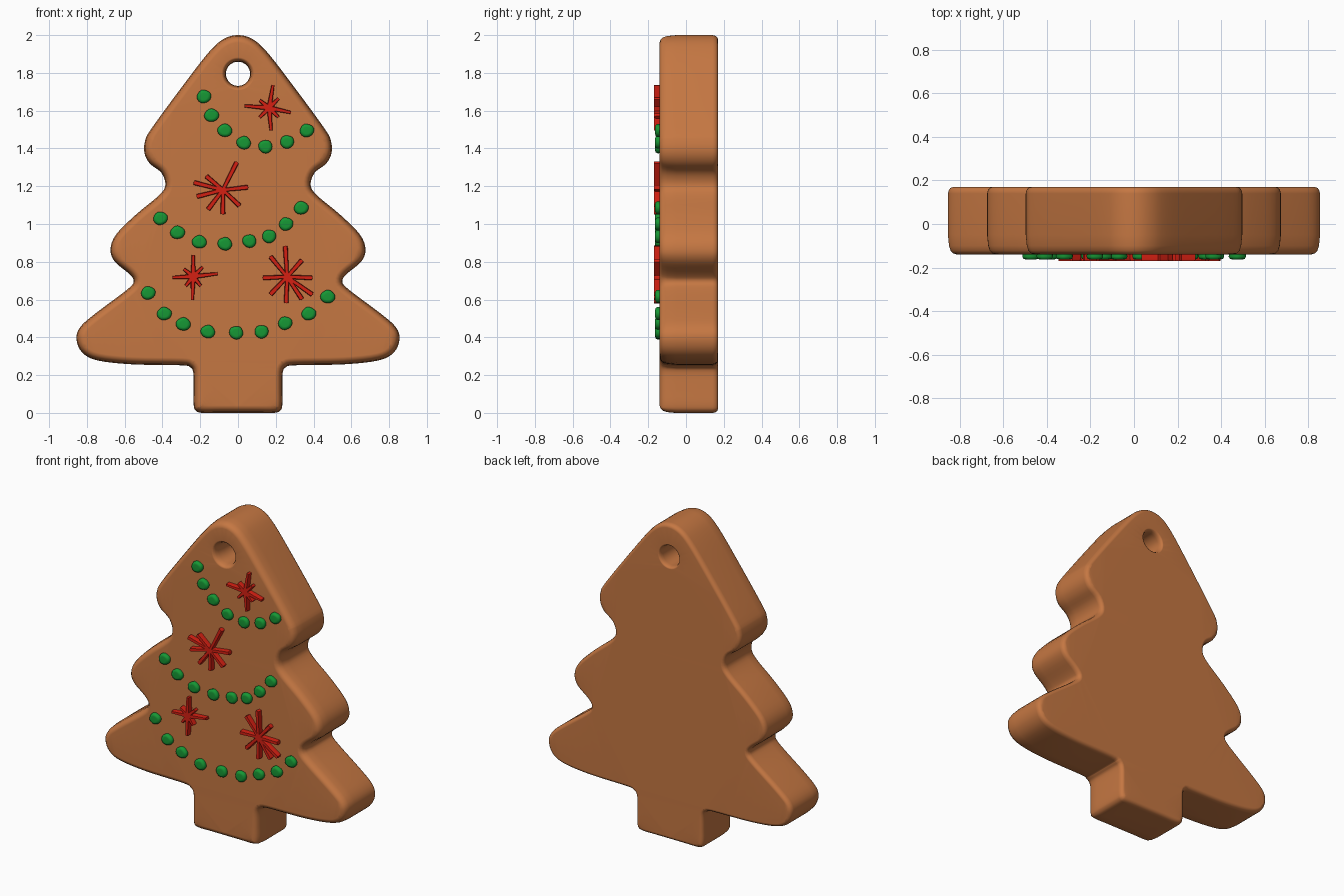
import bpy, bmesh, math
from mathutils import Vector

if "Cube" in bpy.data.objects:
    bpy.data.objects.remove(bpy.data.objects["Cube"])


def material(name, rgb):
    m = bpy.data.materials.new(name)
    m.diffuse_color = (*rgb, 1)
    m.use_nodes = True
    m.node_tree.nodes["Principled BSDF"].inputs["Base Color"].default_value = m.diffuse_color
    return m


BROWN = material("gingerbread brown", (0.56, 0.185, 0.055))
GREEN = material("icing green", (0.008, 0.31, 0.035))
RED = material("icing red", (0.66, 0.014, 0.006))


def finish(bm, name, mat, angle=40):
    bmesh.ops.recalc_face_normals(bm, faces=bm.faces)
    me = bpy.data.meshes.new(name)
    bm.to_mesh(me)
    bm.free()
    me.materials.append(mat)
    ob = bpy.data.objects.new(name, me)
    bpy.context.collection.objects.link(ob)
    bpy.ops.object.select_all(action='DESELECT')
    ob.select_set(True)
    bpy.context.view_layer.objects.active = ob
    bpy.ops.object.shade_smooth_by_angle(angle=math.radians(angle))
    w = ob.modifiers.new("weighted", 'WEIGHTED_NORMAL')
    w.keep_sharp = True
    return ob


def smooth_loop(pts, steps=4):
    """Closed Catmull-Rom curve through the points."""
    out, n = [], len(pts)
    for i in range(n):
        a, b, c, d = (Vector(pts[(i + k) % n]) for k in (-1, 0, 1, 2))
        for s in range(steps):
            t = s / steps
            out.append(0.5 * (2 * b + (c - a) * t + (2 * a - 5 * b + 4 * c - d) * t * t
                              + (3 * b - a - 3 * c + d) * t ** 3))
    return out


# Cookie: half outline (x, z), mirrored
half = [(0, 2.0), (.075, 1.98), (.15, 1.915), (.275, 1.755), (.455, 1.51), (.492, 1.44),
        (.495, 1.375), (.467, 1.32), (.405, 1.27), (.385, 1.205), (.42, 1.15), (.54, 1.05),
        (.645, .945), (.675, .865), (.652, .80), (.575, .735), (.552, .695), (.59, .65),
        (.75, .53), (.835, .455), (.855, .39), (.825, .32), (.745, .278), (.56, .257),
        (.30, .252), (.255, .242), (.237, .215), (.235, .13), (.235, .045), (.224, .012),
        (.19, 0), (.10, 0), (0, 0)]
outline = smooth_loop(half + [(-x, z) for x, z in reversed(half[1:-1])])
hole = [Vector((.064 * math.cos(a), 1.795 + .064 * math.sin(a)))
        for a in (math.tau * i / 32 for i in range(32))]
# Edge rounding: inset into the dough, y
profile = [(.040, -.140), (.024, -.135), (.012, -.122), (.005, -.100), (0, -.05),
           (0, .140), (.004, .156), (.012, .166), (.024, .170)]

bm = bmesh.new()
caps = ([], [])
for loop, k in ((outline, 1.0), (hole, 0.6)):
    n = len(loop)
    rings = []
    for inset, y in profile:
        ring = []
        for i, p in enumerate(loop):
            d = (loop[(i + 1) % n] - loop[i - 1]).normalized()
            q = p + Vector((d.y, -d.x)) * inset * k
            ring.append(bm.verts.new((q.x, y, q.y)))
        rings.append(ring)
    for r0, r1 in zip(rings, rings[1:]):
        for i in range(n):
            j = (i + 1) % n
            bm.faces.new((r0[i], r0[j], r1[j], r1[i]))
    for cap, ring in zip(caps, (rings[0], rings[-1])):
        cap += [bm.edges.get((ring[i - 1], ring[i])) for i in range(n)]
for cap, ny in zip(caps, (-1, 1)):
    bmesh.ops.triangle_fill(bm, edges=cap, use_beauty=True, normal=(0, ny, 0))
finish(bm, "tree_cookie", BROWN)

# Green icing dots in three hanging garlands
rows = {
    "top": [(-.18, 1.675), (-.14, 1.575), (-.07, 1.495), (.03, 1.43), (.145, 1.41),
            (.26, 1.435), (.365, 1.495)],
    "middle": [(-.41, 1.03), (-.32, .955), (-.205, .905), (-.07, .895), (.06, .91),
               (.165, .935), (.255, 1.0), (.335, 1.085)],
    "bottom": [(-.475, .635), (-.39, .525), (-.29, .47), (-.16, .43), (-.01, .425),
               (.125, .43), (.25, .475), (.375, .525), (.475, .615)]}
for row, pts in rows.items():
    bm = bmesh.new()
    for j, (x, z) in enumerate(pts):
        rings = []
        for r, y in ((.036, -.135), (.038, -.150), (.033, -.160), (.020, -.164)):
            rings.append([bm.verts.new((
                x + r * math.cos(a) * (1 + .05 * math.sin(2 * a + j)), y,
                z + r * .92 * math.sin(a) * (1 + .05 * math.cos(3 * a + j))))
                for a in (math.tau * i / 16 for i in range(16))])
        for r0, r1 in zip(rings, rings[1:]):
            for i in range(16):
                bm.faces.new((r0[i - 1], r0[i], r1[i], r1[i - 1]))
        bm.faces.new(rings[-1])
        bm.faces.new(rings[0][::-1])
    finish(bm, row + "_garland_dots", GREEN, 60)

# Red icing stars: centre, then arm tips in hundredths relative to it
stars = {
    "top_star": ((.165, 1.615), .013, [(2, 12), (11.5, -2.5), (1, -12), (-13, 1),
                                       (5, 5), (5, -5), (-5, -5), (-5, 4)]),
    "middle_star": ((-.08, 1.18), .017, [(7.5, 15), (13.5, 1.5), (9, -8.5), (0, -13),
                                         (-8, -10.5), (-14, -3.5), (-15.5, 4), (-9, 7.5)]),
    "left_star": ((-.237, .722), .013, [(0, 11.5), (13, 1.5), (-.5, -12.5), (-11, -.5),
                                        (5, 5), (4, -5), (-4, -5), (-5, 4)]),
    "right_star": ((.26, .72), .017, [(-1, 16.5), (8, 9), (13.5, -.5), (13.5, -9.5),
                                      (8, -12), (-.5, -14), (-9, -9.5), (-13, -.5),
                                      (-9, 11)])}
for name, ((cx, cz), w, tips) in stars.items():
    bm = bmesh.new()
    for tx, tz in tips:
        d = Vector((tx, tz)) / 100
        u = d.normalized()
        s = Vector((-u.y, u.x))
        shape = [s * -.013, d - s * w - u * .004, d, d + s * w - u * .004, s * .013] \
            if w > .015 else [s * -.018, d - s * w * .8, d + s * w * .8, s * .018]
        rings = []
        for k, y in ((1, -.135), (1, -.160), (.75, -.170)):
            c = d * .5
            rings.append([bm.verts.new((
                cx + (p.dot(u) * u + p.dot(s) * s * k * .75).x, y,
                cz + (p.dot(u) * u + p.dot(s) * s * k * .75).y)) for p in shape])
        n = len(shape)
        for r0, r1 in zip(rings, rings[1:]):
            for i in range(n):
                bm.faces.new((r0[i - 1], r0[i], r1[i], r1[i - 1]))
        bm.faces.new(rings[-1])
        bm.faces.new(rings[0][::-1])
    finish(bm, name, RED)
